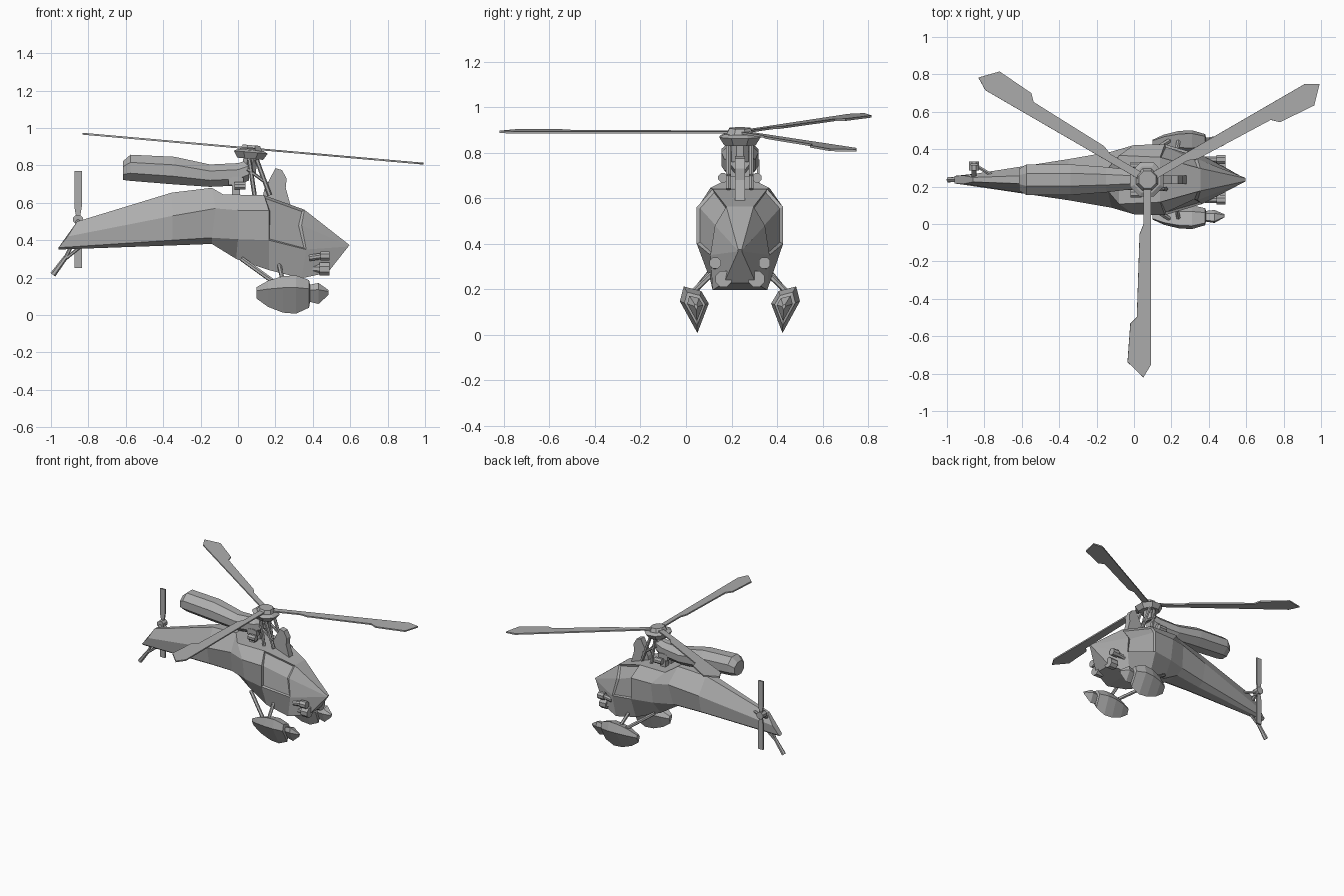
import bpy, bmesh, math
from mathutils import Vector, Matrix

if "Cube" in bpy.data.objects:
    bpy.data.objects.remove(bpy.data.objects["Cube"])

CY = 0.237  # fuselage centre line in y
grey = bpy.data.materials.new("hull_grey")
grey.diffuse_color = (0.42, 0.42, 0.42, 1)
grey.use_nodes = True
grey.node_tree.nodes["Principled BSDF"].inputs["Base Color"].default_value = grey.diffuse_color


def finish(bm, name):
    bmesh.ops.recalc_face_normals(bm, faces=bm.faces[:])
    me = bpy.data.meshes.new(name)
    bm.to_mesh(me)
    bm.free()
    me.materials.append(grey)
    ob = bpy.data.objects.new(name, me)
    bpy.context.collection.objects.link(ob)
    return ob


def loft(rings):
    bm = bmesh.new()
    rows = [[bm.verts.new(p) for p in r] for r in rings]
    n = len(rows[0])
    for a, b in zip(rows, rows[1:]):
        for i in range(n):
            j = (i + 1) % n
            bm.faces.new((a[i], a[j], b[j], b[i]))
    bm.faces.new(rows[0])
    bm.faces.new(rows[-1])
    bmesh.ops.recalc_face_normals(bm, faces=bm.faces[:])
    return bm


def tube(name, a, b, r1, r2=None, n=8):
    a, b = Vector(a), Vector(b)
    rot = (b - a).to_track_quat('Z', 'Y')
    ring = lambda p, r: [p + rot @ Vector((r * math.cos((k + .5) * math.tau / n),
                                           r * math.sin((k + .5) * math.tau / n), 0)) for k in range(n)]
    return finish(loft([ring(a, r1), ring(b, r1 if r2 is None else r2)]), name)


def prism(name, pts, thick, place):
    """Extrude a 2D outline by +-thick/2; place maps (u, v, w) to 3D."""
    return finish(loft([[place(u, v, s * thick / 2) for u, v in pts] for s in (-1, 1)]), name)


def both(y):
    """Mirrored pair of y positions about the centre line."""
    return (("left", CY + y), ("right", CY - y))


# Fuselage: four long edges (roof, shoulder, waist, belly) as (x, half width, z)
stations = [
    ((-.86, .012, .50), (-.91, .022, .42), (-.96, .02, .36), (-.96, .01, .35)),
    ((-.355, .03, .654), (-.35, .11, .53), (-.35, .085, .40), (-.35, .04, .372)),
    ((-.14, .06, .68), (-.12, .15, .57), (-.14, .115, .413), (-.14, .06, .38)),
    ((-.08, .13, .645), (.0, .185, .56), (.0, .16, .405), (-.01, .08, .30)),
    ((.14, .12, .64), (.165, .19, .56), (.165, .19, .40), (.165, .13, .24)),
    ((.355, .06, .563), (.34, .11, .48), (.365, .13, .35), (.34, .12, .196)),
    ((.595, .008, .375), (.595, .010, .371), (.59, .008, .366), (.48, .07, .227)),
]
rings = [[(x, CY + w, z) for x, w, z in s] + [(x, CY - w, z) for x, w, z in reversed(s)]
         for s in stations]
bm = loft(rings)
# recessed side windows
for side in (1, -1):
    win = []
    for f in bm.faces:
        c = f.calc_center_median()
        if .2 < c.x < .32 and .33 < c.z < .6 and side * (c.y - CY) > .05:
            win.append(f)
    bmesh.ops.inset_region(bm, faces=win, thickness=.012, depth=-.012)
finish(bm, "fuselage")

# Cabin fin
prism("roof_fin", [(.13, .62), (.14, .67), (.2, .785), (.235, .775), (.26, .73), (.255, .68), (.28, .59)],
      .045, lambda u, v, w: (u, CY + w, v))

# Exhaust pod above the tail
pod = [(-.615, .772, .058, .05), (-.575, .787, .082, .07), (-.34, .772, .082, .074),
       (-.15, .745, .068, .06), (.0, .752, .05, .06), (.06, .775, .045, .055)]
finish(loft([[(x, CY + ry * 1.08 * math.cos((k + .5) * math.pi / 4),
               z + rz * 1.08 * math.sin((k + .5) * math.pi / 4)) for k in range(8)]
             for x, z, ry, rz in pod]), "exhaust_pod")

# Gearbox mounts below the rotor
for tag, y in both(.035):
    tube("mount_rear_" + tag, (-.01, y, .63), (-.01, y, .74), .03, n=4)
    tube("mount_box_" + tag, (-.05, y, .715), (.03, y, .715), .03, n=4)
for tag, y in both(.075):
    tube("mount_pin_" + tag, (-.02, y, .69), (.04, y, .69), .022)
for tag, y in both(.05):
    tube("mount_strut_front_" + tag, (.17, y, .64), (.10, y, .83), .012, n=6)
    tube("mount_strut_back_" + tag, (.09, y, .63), (.06, y, .83), .012, n=6)
    tube("mount_brace_" + tag, (.05, y, .78), (.16, y, .70), .009, n=6)

# Main rotor, tilted forward
tilt = Matrix.Translation((.07, CY, .89)) @ Matrix.Rotation(.0875, 4, 'Y')
hub = lambda z: tilt @ Vector((0, 0, z))
tube("rotor_mast", hub(-.13), hub(0), .04)
tube("swash_plate", hub(-.055), hub(-.02), .075, .098)
tube("swash_plate_top", hub(-.02), hub(-.008), .098, .075)
tube("rotor_hub", hub(-.01), hub(.018), .065, .05)
blade = [(.04, .02), (.99, .02), (1.057, -.02), (.975, -.105), (.77, -.09),
         (.735, -.055), (.29, -.04), (.24, -.02), (.04, -.02)]
for i in range(3):
    turn = tilt @ Matrix.Rotation(i * math.tau / 3, 4, 'Z')
    prism("rotor_blade_%d" % (i + 1), blade, .01, lambda u, v, w: turn @ Vector((v, -u, w)))

# Tail rotor
tube("tail_rotor_shaft", (-.855, CY, .46), (-.855, .30, .505), .014)
tube("tail_rotor_hub", (-.855, .285, .51), (-.855, .335, .51), .028)
for s in (1, -1):
    prism("tail_rotor_blade", [(-.008, .0), (-.02, .07), (-.02, .26), (.02, .26), (.02, .07), (.008, 0)],
          .012, lambda u, v, w: (-.855 + u, .318 + w, .51 + s * v))
tube("tail_rotor_brace", (-.85, .315, .50), (-.75, .255, .49), .01, n=6)

# Tail skid
tube("tail_skid_leg", (-.89, CY, .37), (-.93, CY, .29), .010, n=6)
tube("tail_skid_foot", (-.92, CY, .31), (-.99, CY, .215), .012, .016, n=6)
tube("tail_skid_brace", (-.83, CY, .375), (-.935, CY, .29), .009, n=6)

# Landing pods with struts
section = [(-.072, .025), (-.055, .09), (.022, .07), (.055, .015), (.005, -.115)]
sizes = [(.10, .3), (.16, .68), (.24, .95), (.31, 1), (.38, .72), (.385, .45), (.43, .55), (.485, .12)]
for tag, s in (("left", 1), ("right", -1)):
    finish(loft([[(x, CY - s * (.192 - k * dy), .122 + k * dz) for dy, dz in section]
                 for x, k in sizes]), "landing_pod_" + tag)
    tube("landing_strut_" + tag, (.02, CY + s * .11, .30), (.2, CY + s * .215, .17), .013, n=6)
    tube("landing_strut_front_" + tag, (.22, CY + s * .12, .27), (.24, CY + s * .215, .18), .012, n=6)

# Nose guns
for tag, y in both(.108):
    tube("upper_gun_" + tag, (.38, y, .305), (.45, y, .315), .018)
    tube("upper_gun_muzzle_" + tag, (.44, y, .315), (.49, y, .315), .027)
for tag, y in both(.072):
    tube("lower_gun_" + tag, (.38, y, .25), (.44, y, .245), .025)
    tube("lower_gun_muzzle_" + tag, (.435, y, .245), (.49, y, .245), .038)
